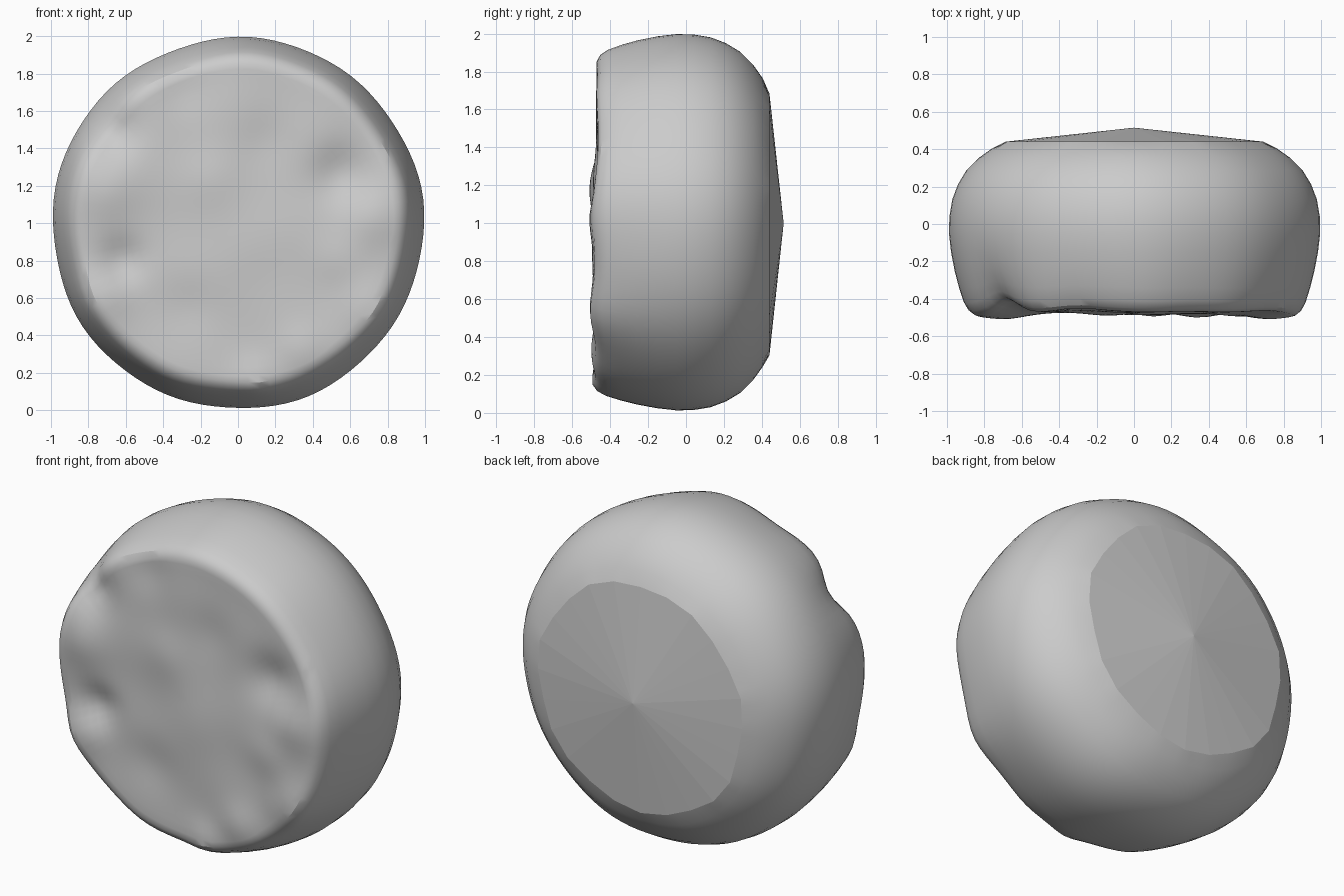
import bpy, bmesh
from math import sin, cos, pi, exp, radians, hypot

if "Cube" in bpy.data.objects:
    bpy.data.objects.remove(bpy.data.objects["Cube"])

# Plain grey stone
grey = bpy.data.materials.new("stone grey")
grey.use_nodes = True
color = (0.6, 0.6, 0.6, 1)
grey.diffuse_color = color
grey.node_tree.nodes["Principled BSDF"].inputs["Base Color"].default_value = color

SEGMENTS = 96
# Outer wall (radius, y) from the front rim to the back edge
WALL = [(0.85, -0.47), (0.885, -0.45), (0.91, -0.41), (0.935, -0.34), (0.96, -0.25),
        (0.98, -0.15), (0.992, -0.05), (0.99, 0.04), (0.975, 0.13), (0.945, 0.21),
        (0.90, 0.285), (0.83, 0.355), (0.76, 0.405), (0.69, 0.44)]
# Worn lumps and hollows on the front (x, z, width, outward height)
LUMPS = [(-0.68, 1.50, 0.13, -0.06), (-0.62, 0.80, 0.12, -0.05), (0.55, 1.27, 0.15, -0.05),
         (0.72, 1.03, 0.16, 0.04), (-0.72, 1.17, 0.17, 0.04), (-0.72, 0.62, 0.14, 0.03),
         (0.70, 0.55, 0.16, 0.035), (0.35, 0.32, 0.13, 0.03), (-0.30, 1.72, 0.15, -0.025),
         (0.55, 0.80, 0.14, 0.02), (0.05, 0.85, 0.20, 0.02), (-0.15, 1.25, 0.15, 0.015),
         (0.15, 1.45, 0.15, -0.015), (-0.25, 0.55, 0.15, -0.015), (0.1, 0.18, 0.1, 0.02)]


def relief(x, z):
    """Outward height of the weathered front at a point."""
    h = sum(a * exp(-((x - u) ** 2 + (z - v) ** 2) / w ** 2) for u, v, w, a in LUMPS)
    return h + 0.005 * sin(9 * x + 5 * z) * cos(8 * z - 4 * x)


def add_ring(bm, radius, y):
    ring = []
    fade = min(1, max(0, (0.0 - y) / 0.4))
    for i in range(SEGMENTS):
        a = 2 * pi * i / SEGMENTS
        # Slightly uneven outline, plus front relief fading along the wall
        r = radius * (1 + 0.004 * sin(5 * a + 1) + 0.003 * sin(9 * a))
        if y > 0.42:
            r *= 1 + 0.015 * sin(7 * a)
        x, z = r * cos(a), 1 + r * sin(a)
        h = relief(x, z) * fade
        shrink = 1 + 0.5 * h * (hypot(x, z - 1) > 0.82)
        ring.append(bm.verts.new((x * shrink, y - h, 1 + (z - 1) * shrink)))
    return ring


def bridge(bm, a, b):
    for i in range(SEGMENTS):
        j = (i + 1) % SEGMENTS
        bm.faces.new((a[i], a[j], b[j], b[i]))


bm = bmesh.new()
# Front face rings, then the rounded wall
front = [(0.82 * k / 18, -0.472) for k in range(1, 19)]
rings = [add_ring(bm, r, y) for r, y in front + WALL]
for a, b in zip(rings, rings[1:]):
    bridge(bm, a, b)
centre = bm.verts.new((0, -0.472 - relief(0, 1), 1))
apex = bm.verts.new((0, 0.515, 1))
for i in range(SEGMENTS):
    j = (i + 1) % SEGMENTS
    bm.faces.new((centre, rings[0][j], rings[0][i]))

# Shallow back cone made of wide flat wedges
STEP = 4
flat = []
for i in range(0, SEGMENTS, STEP):
    edge = [rings[-1][(i + k) % SEGMENTS] for k in range(STEP + 1)]
    start, end = edge[0].co.copy(), edge[-1].co.copy()
    for k in range(1, STEP):
        edge[k].co = start.lerp(end, k / STEP)
    flat.append(bm.faces.new([apex] + edge))
bmesh.ops.recalc_face_normals(bm, faces=bm.faces)

mesh = bpy.data.meshes.new("stone_disc")
bm.to_mesh(mesh)
bm.free()
mesh.materials.append(grey)
stone = bpy.data.objects.new("stone_disc", mesh)
bpy.context.collection.objects.link(stone)
bpy.context.view_layer.objects.active = stone
stone.select_set(True)
bpy.ops.object.shade_smooth_by_angle(angle=radians(30))
for face in mesh.polygons:
    if any(mesh.vertices[v].co.y > 0.5 for v in face.vertices):
        face.use_smooth = False
